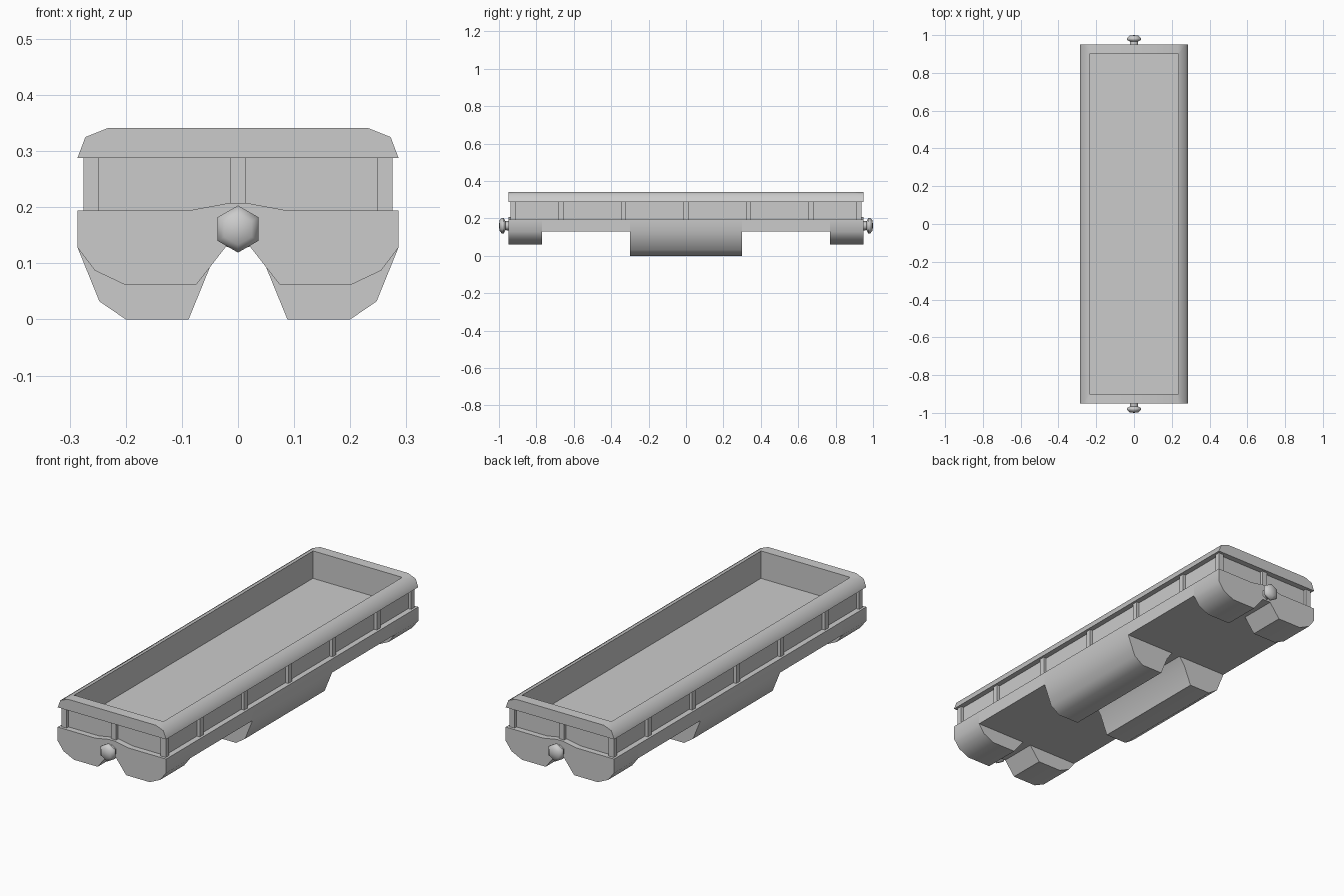
import bpy, bmesh, math

if "Cube" in bpy.data.objects:
    bpy.data.objects.remove(bpy.data.objects["Cube"])


def finish(name, bm, angle=None):
    bmesh.ops.recalc_face_normals(bm, faces=bm.faces)
    me = bpy.data.meshes.new(name)
    bm.to_mesh(me)
    bm.free()
    ob = bpy.data.objects.new(name, me)
    bpy.context.collection.objects.link(ob)
    if angle:
        bpy.ops.object.select_all(action='DESELECT')
        bpy.context.view_layer.objects.active = ob
        ob.select_set(True)
        bpy.ops.object.shade_smooth_by_angle(angle=math.radians(angle))
    return ob


def section(name, half, y0, y1, angle=None):
    """Mirror a half profile (x, z) about x = 0 and extrude it along y."""
    pts = half + [(-x, z) for x, z in reversed(half)]
    bm = bmesh.new()
    f = bm.faces.new([bm.verts.new((x, y0, z)) for x, z in pts])
    geo = bmesh.ops.extrude_face_region(bm, geom=[f])['geom']
    verts = [v for v in geo if isinstance(v, bmesh.types.BMVert)]
    bmesh.ops.translate(bm, verts=verts, vec=(0, y1 - y0, 0))
    return finish(name, bm, angle)


def box(name, x0, x1, y0, y1, z0, z1):
    bm = bmesh.new()
    bmesh.ops.create_cube(bm, size=1)
    for v in bm.verts:
        v.co = ((x0, x1)[v.co.x > 0], (y0, y1)[v.co.y > 0], (z0, z1)[v.co.z > 0])
    return finish(name, bm)


# Underframe: end blocks, centre tanks and the plain spans between them
arch = [(0.05, 0.093), (0.022, 0.129)]
end_half = [(0.286, 0.194), (0.286, 0.128), (0.255, 0.087), (0.2, 0.061), (0.075, 0.061)] + arch
tank_half = [(0.286, 0.194), (0.286, 0.128), (0.247, 0.032), (0.2, 0), (0.088, 0)] + arch
span_half = [(0.286, 0.194), (0.286, 0.129)]
lip_half = [(0.088, 0.19), (0.088, 0.194), (0.018, 0.207)]
section("centre_tanks", tank_half, -0.3, 0.3, 50)
for s, tag in ((-1, "front"), (1, "back")):
    section(tag + "_end_block", end_half, s * 0.77, s * 0.95, 50)
    section(tag + "_sill_span", span_half, s * 0.3, s * 0.77)
    section(tag + "_raised_lip", lip_half, s * 0.91, s * 0.95)

# Tub walls and rim, both hollowed by one cutter
walls = box("tub_walls", -0.26, 0.26, -0.922, 0.922, 0.19, 0.30)
rim = section("top_rim", [(0.286, 0.288), (0.272, 0.325), (0.232, 0.341)], -0.95, 0.95, 50)
cutter = box("opening_cutter", -0.235, 0.235, -0.9, 0.9, 0.21, 0.5)
cutter.hide_render = True
for ob in (walls, rim):
    mod = ob.modifiers.new("opening", 'BOOLEAN')
    mod.operation, mod.object, mod.solver = 'DIFFERENCE', cutter, 'EXACT'
    bpy.context.view_layer.objects.active = ob
    bpy.ops.object.modifier_move_to_index(modifier=mod.name, index=0)
    bpy.ops.object.modifier_apply(modifier=mod.name)
bpy.data.objects.remove(cutter)

# Upright posts along the sides, at the corners and at the ends
w = 0.0135
for s in (-1, 1):
    for y in (-0.667, -0.333, 0, 0.333, 0.667):
        x0, x1 = sorted((s * 0.25, s * 0.275))
        box("side_post", x0, x1, y - w, y + w, 0.19, 0.29)
    y0, y1 = sorted((s * 0.912, s * 0.937))
    for x in (-0.2615, 0, 0.2615):
        box("end_post", x - w, x + w, y0, y1, 0.19, 0.29)

# Six-sided couplers turned around the y axis
turned = [(0.026, 0.94), (0.024, 0.966), (0.042, 0.974), (0.042, 0.984), (0.028, 0.997)]
for s, tag in ((-1, "front"), (1, "back")):
    bm = bmesh.new()
    rings = [[bm.verts.new((r * math.sin(k * math.pi / 3), s * y, 0.161 + r * math.cos(k * math.pi / 3)))
              for k in range(6)] for r, y in turned]
    for a, b in zip(rings, rings[1:]):
        for k in range(6):
            bm.faces.new((a[k], a[k - 1], b[k - 1], b[k]))
    tip = bm.verts.new((0, s, 0.161))
    for k in range(6):
        bm.faces.new((rings[-1][k], rings[-1][k - 1], tip))
    bm.faces.new(rings[0])
    finish(tag + "_coupler", bm, 65)
